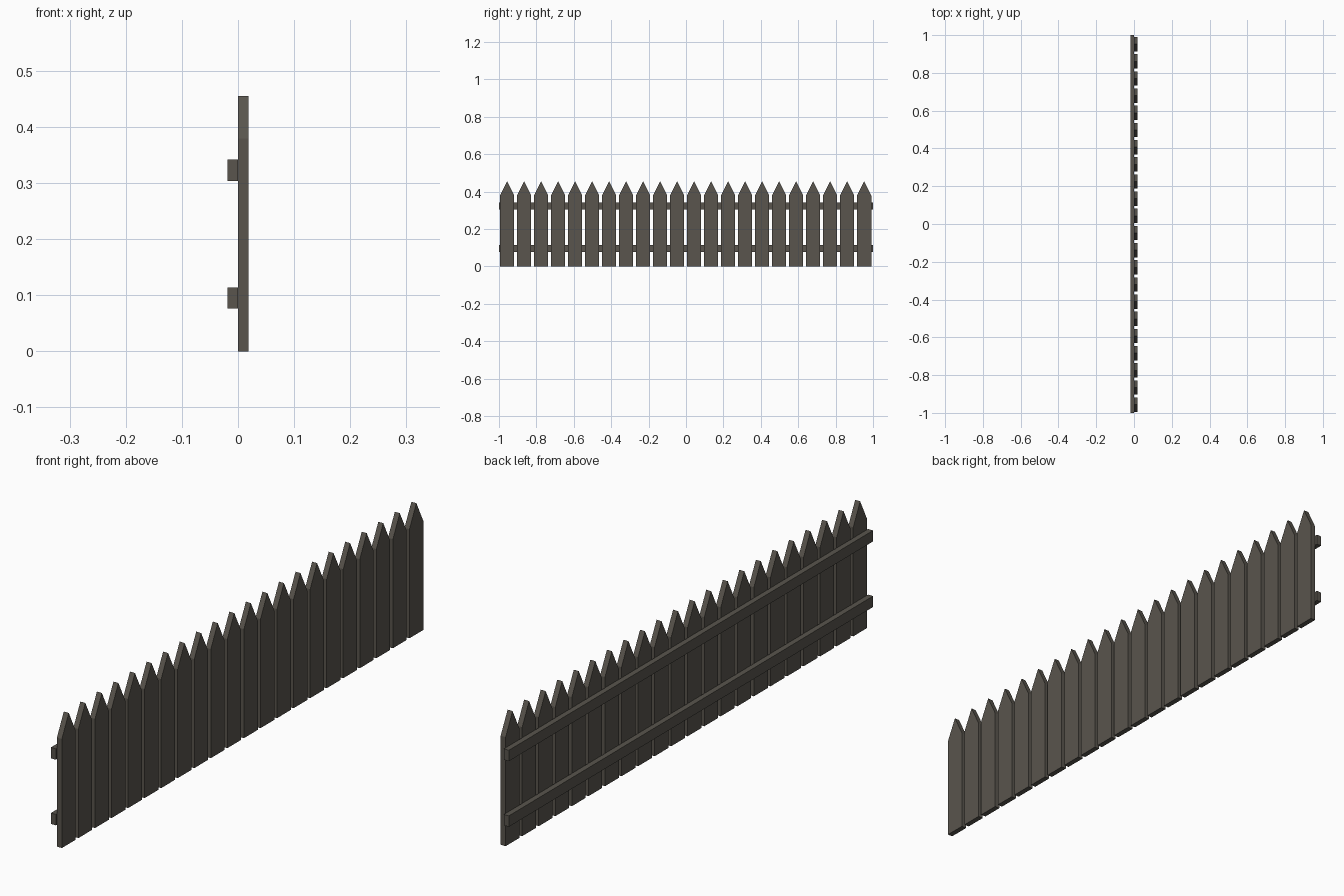
import bpy, bmesh

if "Cube" in bpy.data.objects:
    bpy.data.objects.remove(bpy.data.objects["Cube"])

COUNT, PITCH = 22, 0.0909
HALF_W, THICK = 0.038, 0.019
SHOULDER, TIP = 0.379, 0.455

wood = bpy.data.materials.new("dark_wood")
wood.diffuse_color = (0.1, 0.09, 0.075, 1)
wood.use_nodes = True
wood.node_tree.nodes["Principled BSDF"].inputs["Base Color"].default_value = wood.diffuse_color


def extrude_x(name, profile, x0, x1, y=0.0):
    """Solid made by extruding a (y, z) outline from x0 to x1."""
    bm = bmesh.new()
    face = bm.faces.new([bm.verts.new((x0, py, pz)) for py, pz in profile])
    ext = bmesh.ops.extrude_face_region(bm, geom=[face])
    verts = [g for g in ext["geom"] if isinstance(g, bmesh.types.BMVert)]
    bmesh.ops.translate(bm, verts=verts, vec=(x1 - x0, 0, 0))
    bmesh.ops.recalc_face_normals(bm, faces=bm.faces)
    mesh = bpy.data.meshes.new(name)
    bm.to_mesh(mesh)
    bm.free()
    mesh.materials.append(wood)
    obj = bpy.data.objects.new(name, mesh)
    obj.location.y = y
    bpy.context.collection.objects.link(obj)
    return obj


# Pointed pickets
outline = [(-HALF_W, 0), (HALF_W, 0), (HALF_W, SHOULDER), (0, TIP), (-HALF_W, SHOULDER)]
for i in range(COUNT):
    y = (i - (COUNT - 1) / 2) * PITCH - 0.002
    extrude_x(f"picket_{i + 1}", outline, 0, THICK, y)

# Horizontal rails behind the pickets
for name, z0, z1 in (("lower_rail", 0.076, 0.114), ("upper_rail", 0.304, 0.342)):
    extrude_x(name, [(-1, z0), (1, z0), (1, z1), (-1, z1)], -THICK, 0)
